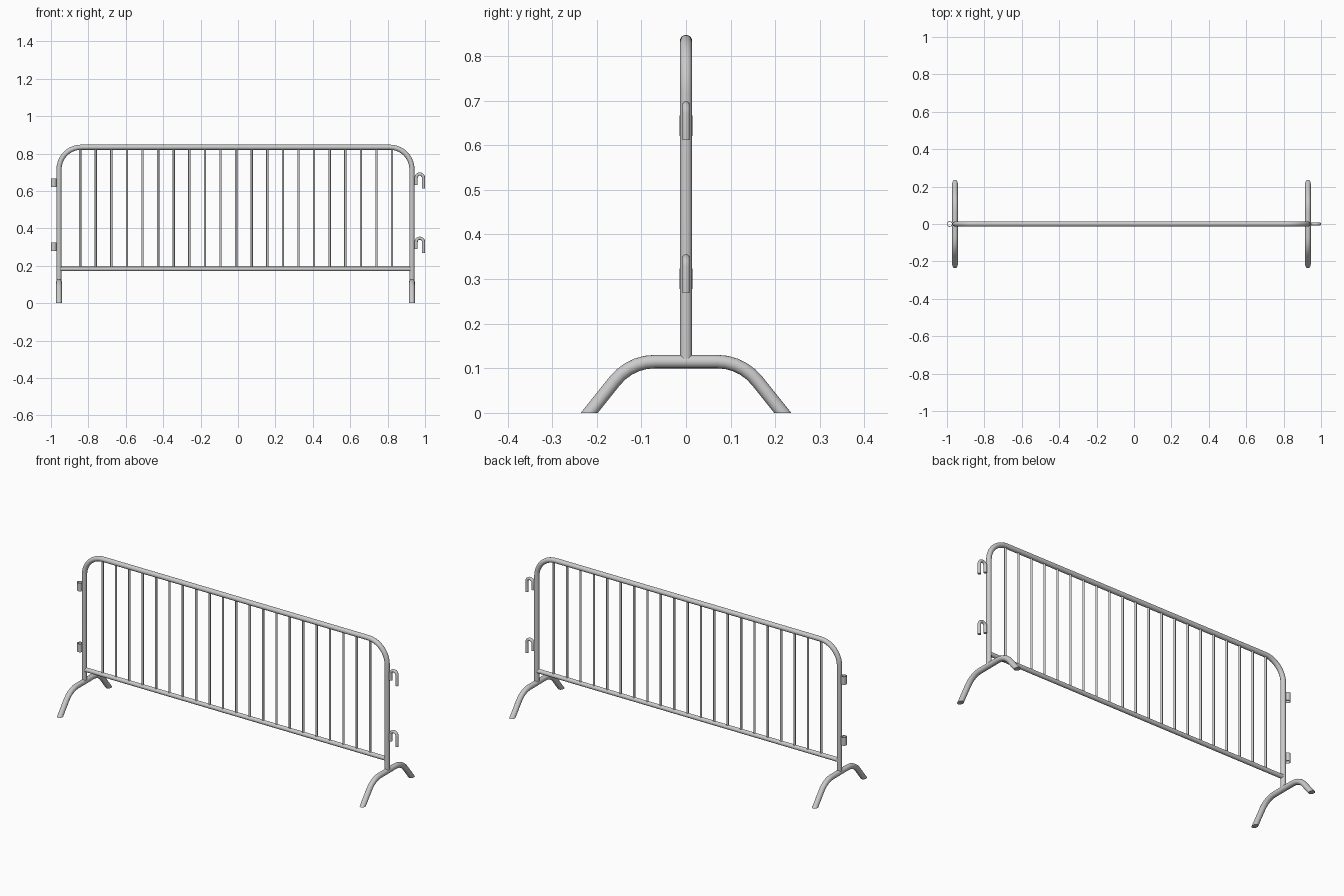
import bpy, bmesh, math
from mathutils import Vector

cube = bpy.data.objects.get("Cube")
if cube:
    bpy.data.objects.remove(cube, do_unlink=True)

LEFT, RIGHT = -0.957, 0.93      # post centre lines
TOP, RAIL, FOOT = 0.834, 0.183, 0.115
PIPE = 0.0137


def finish(obj):
    bpy.ops.object.select_all(action='DESELECT')
    obj.select_set(True)
    bpy.context.view_layer.objects.active = obj
    bpy.ops.object.shade_smooth_by_angle(angle=math.radians(40))
    return obj


def fillet(points, radius, steps):
    """Round the inner corners of a path."""
    pts = [Vector(p) for p in points]
    path = [pts[0]]
    for a, b, c in zip(pts, pts[1:], pts[2:]):
        u, v = (a - b).normalized(), (c - b).normalized()
        half = u.angle(v) / 2
        centre = b + (u + v).normalized() * radius / math.sin(half)
        start = b + u * radius / math.tan(half) - centre
        end = b + v * radius / math.tan(half) - centre
        turn = start.angle(end)
        for i in range(steps + 1):
            t = i / steps
            path.append(centre + (start * math.sin((1 - t) * turn)
                                  + end * math.sin(t * turn)) / math.sin(turn))
    return path + [pts[-1]]


def tube(name, path, radius, resolution=6):
    """Sweep a round pipe along a path and turn it into a mesh."""
    curve = bpy.data.curves.new(name, 'CURVE')
    curve.dimensions = '3D'
    curve.bevel_depth = radius
    curve.bevel_resolution = resolution
    curve.use_fill_caps = True
    spline = curve.splines.new('POLY')
    spline.points.add(len(path) - 1)
    for point, co in zip(spline.points, path):
        point.co = (*co, 1)
    obj = bpy.data.objects.new(name, curve)
    bpy.context.collection.objects.link(obj)
    bpy.ops.object.select_all(action='DESELECT')
    obj.select_set(True)
    bpy.context.view_layer.objects.active = obj
    bpy.ops.object.convert(target='MESH')
    return finish(bpy.context.view_layer.objects.active)


def trim_to_ground(obj):
    """Cut a mesh level at z = 0 and close the cut."""
    bm = bmesh.new()
    bm.from_mesh(obj.data)
    bmesh.ops.remove_doubles(bm, verts=bm.verts, dist=1e-5)
    cut = bmesh.ops.bisect_plane(bm, geom=bm.verts[:] + bm.edges[:] + bm.faces[:],
                                 plane_co=(0, 0, 0), plane_no=(0, 0, -1),
                                 clear_outer=True)
    edges = [e for e in cut["geom_cut"] if isinstance(e, bmesh.types.BMEdge)]
    bmesh.ops.holes_fill(bm, edges=edges)
    bmesh.ops.recalc_face_normals(bm, faces=bm.faces)
    bm.to_mesh(obj.data)
    bm.free()
    finish(obj)


# Bent outer frame: both posts and the top rail
tube("outer_frame", fillet([(LEFT, 0, FOOT), (LEFT, 0, TOP),
                            (RIGHT, 0, TOP), (RIGHT, 0, FOOT)], 0.118, 10), PIPE)

# Bottom rail
tube("bottom_rail", [(LEFT, 0, RAIL), (RIGHT, 0, RAIL)], 0.012)

# Upright bars
for i in range(21):
    x = -0.844 + i * 0.0834
    tube(f"bar_{i + 1}", [(x, 0, RAIL), (x, 0, TOP)], 0.006, 4)

# Bent feet, trimmed flat on the ground
for side, x in (("right", LEFT), ("left", RIGHT)):
    path = fillet([(x, -0.241, -0.03), (x, -0.125, FOOT),
                   (x, 0.125, FOOT), (x, 0.241, -0.03)], 0.115, 5)
    trim_to_ground(tube(f"{side}_foot", path, 0.015))

# Coupling hooks on one post, hollow sleeves on the other
for level, z in (("lower", 0.302), ("upper", 0.645)):
    inner, outer, bend = 0.9525, 0.9915, 0.0195
    arc = [((inner + outer) / 2 - bend * math.cos(a), 0, z + 0.026 + bend * math.sin(a))
           for a in (math.pi * k / 10 for k in range(11))]
    tube(f"{level}_hook", [(inner, 0, z - 0.012)] + arc + [(outer, 0, z - 0.033)], 0.0085, 5)

    bpy.ops.mesh.primitive_cylinder_add(vertices=20, radius=0.015, depth=0.046,
                                        end_fill_type='NOTHING', location=(-0.985, 0, z - 0.001))
    sleeve = bpy.context.object
    sleeve.name = f"{level}_sleeve"
    wall = sleeve.modifiers.new("wall", 'SOLIDIFY')
    wall.thickness = 0.003
    wall.offset = -1
    bpy.ops.object.modifier_apply(modifier=wall.name)
    finish(sleeve)
